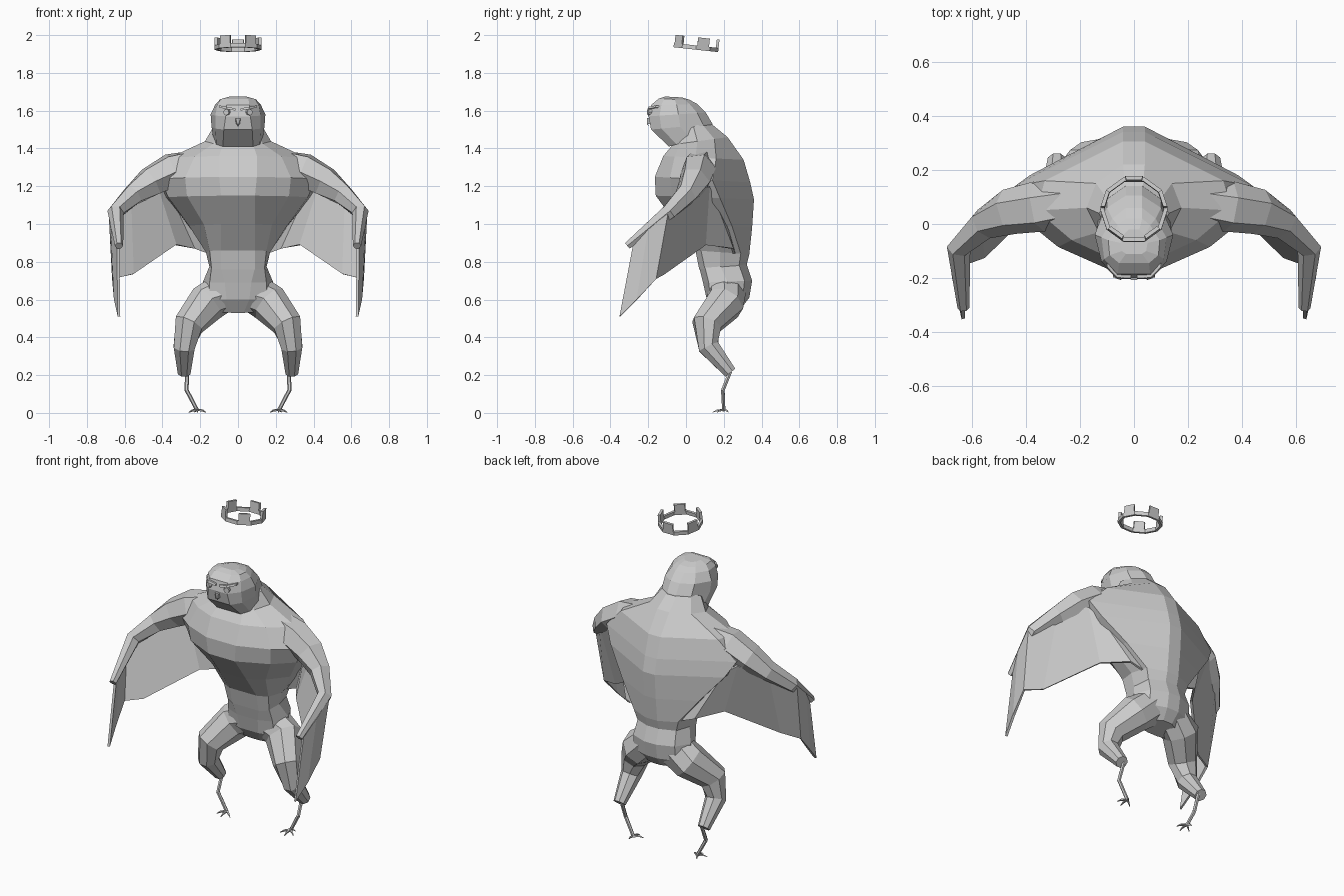
import bpy, bmesh, math
from mathutils import Vector, Matrix

grey = bpy.data.materials.new("light_grey")
grey.diffuse_color = (0.6, 0.6, 0.6, 1)


def finish(name, bm, mirror=False):
    bmesh.ops.recalc_face_normals(bm, faces=bm.faces)
    me = bpy.data.meshes.new(name)
    bm.to_mesh(me)
    bm.free()
    me.materials.append(grey)
    ob = bpy.data.objects.new(name, me)
    bpy.context.collection.objects.link(ob)
    if mirror:
        ob.modifiers.new("mirror", 'MIRROR')
    return ob


def skin(bm, rings):
    """Join closed rings of points and cap both ends."""
    vs = [[bm.verts.new(p) for p in r] for r in rings]
    n = len(vs[0])
    for a, b in zip(vs, vs[1:]):
        for i in range(n):
            j = (i + 1) % n
            bm.faces.new((a[i], a[j], b[j], b[i]))
    bm.faces.new(vs[0])
    bm.faces.new(vs[-1])


def body_loft(name, rows):
    """Each row: front height, back height, half outline from front to back."""
    rings = []
    for zf, zb, pts in rows:
        y0, y1 = pts[0][1], pts[-1][1]
        half = [(x, y, zf + (zb - zf) * (y - y0) / (y1 - y0)) for x, y in pts]
        rings.append(half + [(-x, y, z) for x, y, z in reversed(half)])
    bm = bmesh.new()
    skin(bm, rings)
    return finish(name, bm)


def add_tube(bm, path, sides):
    """Each path point: x, y, z, radius."""
    pts = [Vector(p[:3]) for p in path]
    rings = []
    for i, p in enumerate(pts):
        t = (pts[min(i + 1, len(pts) - 1)] - pts[max(i - 1, 0)]).normalized()
        u = Vector((1, 0, 0)).cross(t).normalized()
        v = t.cross(u)
        angles = [2 * math.pi * (k + 0.5) / sides for k in range(sides)]
        rings.append([p + path[i][3] * (u * math.cos(a) + v * math.sin(a)) for a in angles])
    skin(bm, rings)


def tube(name, path, sides=6):
    bm = bmesh.new()
    add_tube(bm, path, sides)
    return finish(name, bm, True)


# Torso, waist to neck, with the back spreading out to the shoulders
body_loft("torso", [
    (.76, .78, [(.09, .07), (.14, .10), (.15, .18), (.13, .28), (.04, .32)]),
    (.86, .84, [(.09, .05), (.15, .08), (.17, .18), (.15, .29), (.04, .335)]),
    (1.0, .98, [(.09, -.05), (.18, .01), (.26, .13), (.26, .245), (.04, .35)]),
    (1.15, 1.13, [(.09, -.16), (.27, -.07), (.37, .04), (.385, .18), (.04, .36)]),
    (1.25, 1.22, [(.1, -.165), (.28, -.085), (.41, .02), (.44, .14), (.04, .34)]),
    (1.36, 1.34, [(.1, -.12), (.23, -.06), (.36, .05), (.33, .16), (.04, .305)]),
    (1.42, 1.46, [(.08, -.07), (.13, -.03), (.175, .06), (.14, .15), (.04, .22)]),
    (1.47, 1.55, [(.06, -.05), (.11, .0), (.13, .04), (.09, .08), (.03, .11)])])

# Pelvis
body_loft("pelvis", [
    (.77, .79, [(.09, .07), (.14, .10), (.15, .18), (.13, .28), (.04, .32)]),
    (.69, .70, [(.07, .09), (.15, .12), (.185, .22), (.14, .31), (.04, .35)]),
    (.60, .61, [(.06, .11), (.15, .13), (.20, .22), (.14, .30), (.04, .335)]),
    (.53, .55, [(.03, .16), (.10, .17), (.13, .22), (.09, .26), (.03, .29)])])

# Head
body_loft("head", [
    (1.41, 1.48, [(.08, -.09), (.115, -.05), (.13, .03), (.09, .11), (.03, .15)]),
    (1.50, 1.53, [(.075, -.185), (.12, -.13), (.14, -.03), (.1, .09), (.03, .14)]),
    (1.57, 1.59, [(.065, -.198), (.12, -.14), (.145, -.04), (.1, .06), (.03, .105)]),
    (1.63, 1.635, [(.06, -.185), (.11, -.13), (.12, -.05), (.08, .02), (.03, .06)]),
    (1.663, 1.657, [(.055, -.145), (.09, -.115), (.095, -.06), (.06, -.005), (.03, .02)]),
    (1.675, 1.67, [(.03, -.11), (.045, -.10), (.05, -.07), (.04, -.04), (.02, -.02)])])

# Beak, eyes and brows
bm = bmesh.new()
skin(bm, [[(-.016, -.185, 1.565), (.016, -.185, 1.565), (.012, -.185, 1.53), (-.012, -.185, 1.53)],
          [(-.012, -.206, 1.56), (.012, -.206, 1.56), (.007, -.206, 1.528), (-.007, -.206, 1.528)],
          [(-.004, -.202, 1.528), (.004, -.202, 1.528), (.003, -.194, 1.515), (-.003, -.194, 1.515)]])
finish("beak", bm)
bm = bmesh.new()
bmesh.ops.create_cone(bm, cap_ends=True, segments=8, radius1=.022, radius2=.016, depth=.03,
                      matrix=Matrix.Translation((.058, -.188, 1.592)) @ Matrix.Rotation(math.radians(20), 4, 'Z')
                      @ Matrix.Rotation(math.pi / 2, 4, 'X'))
finish("eyes", bm, True)
bm = bmesh.new()
skin(bm, [[(.012, -.17, 1.6), (.012, -.203, 1.6), (.012, -.2, 1.612), (.012, -.17, 1.612)],
          [(.062, -.16, 1.609), (.062, -.204, 1.609), (.062, -.198, 1.621), (.062, -.16, 1.621)],
          [(.1, -.13, 1.616), (.1, -.165, 1.616), (.1, -.158, 1.628), (.1, -.13, 1.628)]])
finish("brows", bm, True)

# Arms along the leading edge of the wings
tube("arms", [(.22, .08, 1.315, .085), (.35, .065, 1.285, .095), (.46, .045, 1.225, .085),
              (.555, .0, 1.155, .06), (.648, -.09, 1.065, .044), (.63, -.31, .885, .022)])

# Wing membranes
top = [(.27, .18, 1.12), (.36, .14, 1.15), (.43, .12, 1.2), (.57, .02, 1.16),
       (.68, -.10, 1.06), (.665, -.20, .97), (.635, -.28, .88)]
low = [(.12, .26, .83), (.23, .245, .87), (.33, .10, .89), (.555, -.12, .735),
       (.66, -.16, .71), (.65, -.26, .60), (.63, -.35, .51)]
bm = bmesh.new()
tv, lv = [[bm.verts.new(p) for p in row] for row in (top, low)]
for i in range(len(top) - 1):
    bm.faces.new((tv[i], tv[i + 1], lv[i + 1], lv[i]))
wing = finish("wings", bm, True)
solid = wing.modifiers.new("thickness", 'SOLIDIFY')
solid.thickness, solid.offset = .014, 0

# Feathered legs and thin shins
tube("legs", [(.06, .22, .65, .105), (.165, .205, .58, .105), (.26, .11, .468, .083),
              (.285, .12, .35, .06), (.285, .235, .213, .036)], 8)
tube("shins", [(.27, .235, .22, .011), (.272, .195, .12, .011), (.215, .2, .012, .01)])

# Toes
bm = bmesh.new()
for dx, dy in ((-.045, -.035), (0, -.06), (.045, -.035), (.015, .025)):
    add_tube(bm, [(.215, .2, .016, .008), (.215 + dx * .6, .2 + dy * .6, .013, .006),
                  (.215 + dx, .2 + dy, .003, .002)], 4)
finish("toes", bm, True)

# Floating crown: ten-sided band with a merlon on every second side
bm = bmesh.new()


def wall(mid, half, z0, z1):
    rings = []
    for a in (mid - half, mid + half):
        k = math.cos(math.pi / 10) / math.cos(half)
        c, s = math.cos(a), math.sin(a)
        rings.append([(r * k * c, r * k * s, z) for r, z in
                      ((.11, z0), (.125, z0), (.125, z1), (.11, z1))])
    skin(bm, rings)


for i in range(10):
    a = math.pi / 2 + i * math.pi / 5
    wall(a, math.pi / 10, 0, .022)
    if i % 2 == 0:
        wall(a, math.pi / 10 * .85, .022, .066)
bmesh.ops.transform(bm, verts=bm.verts, matrix=Matrix.Translation((0, .052, 1.923))
                    @ Matrix.Rotation(math.radians(-6.3), 4, 'X'))
finish("crown", bm)
